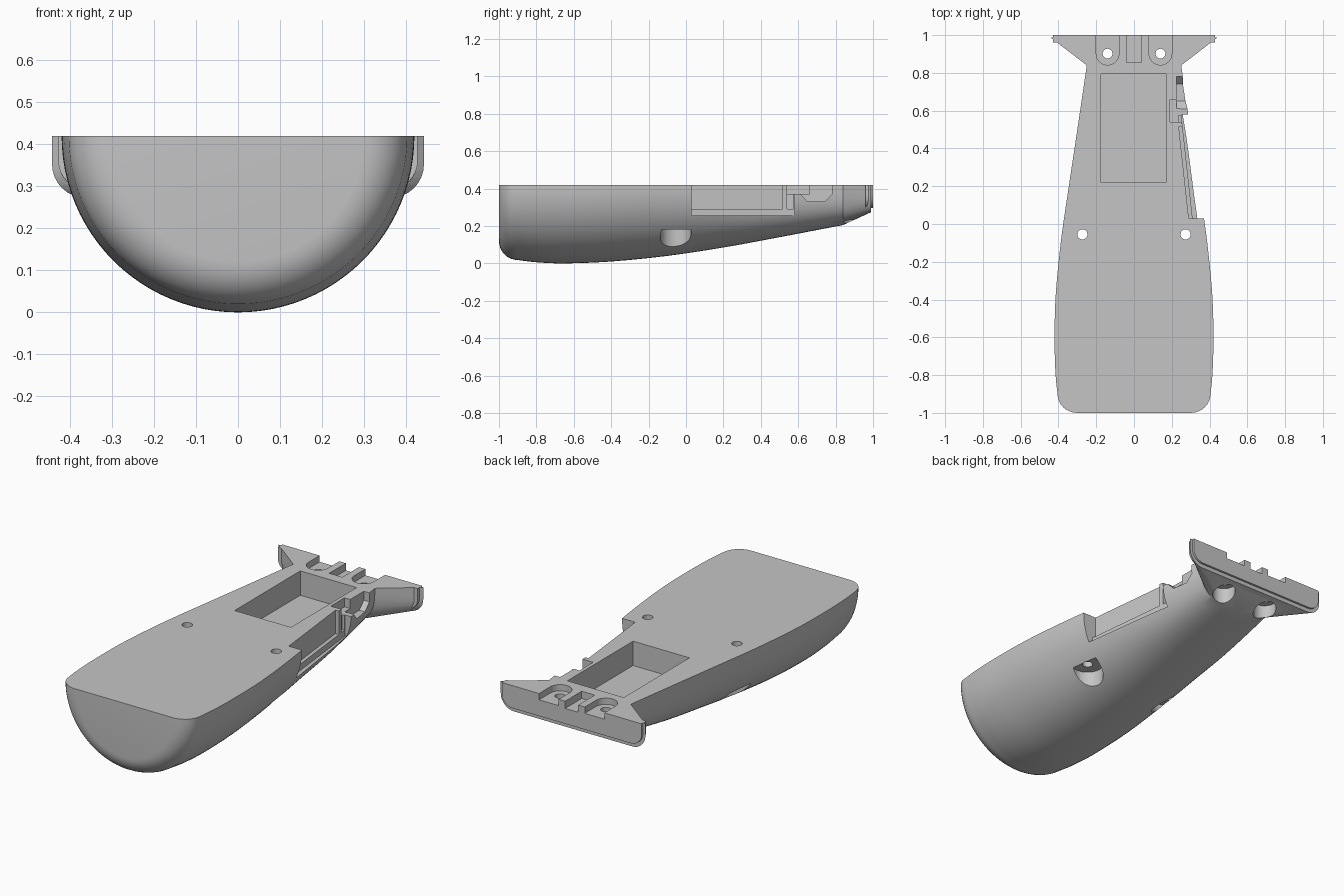
import bpy, bmesh, math
from mathutils import Vector

if "Cube" in bpy.data.objects:
    bpy.data.objects.remove(bpy.data.objects["Cube"], do_unlink=True)

TOP = 0.42
SEG = 48

grey = bpy.data.materials.new("matte grey plastic")
grey.use_nodes = True
grey.diffuse_color = (0.56, 0.56, 0.56, 1)
grey.node_tree.nodes["Principled BSDF"].inputs["Base Color"].default_value = (0.56, 0.56, 0.56, 1)


def make(name, bm):
    bmesh.ops.recalc_face_normals(bm, faces=bm.faces)
    mesh = bpy.data.meshes.new(name)
    bm.to_mesh(mesh)
    bm.free()
    mesh.materials.append(grey)
    ob = bpy.data.objects.new(name, mesh)
    bpy.context.collection.objects.link(ob)
    return ob


def half_section(y, w, d, n):
    """Lower half of a superellipse; n = 2 is round, larger is boxier."""
    pts = []
    for i in range(SEG + 1):
        a = math.pi * i / SEG
        c, s = math.cos(a), abs(math.sin(a))
        pts.append(Vector((-w * math.copysign(abs(c) ** (2 / n), c), y, TOP - d * s ** (2 / n))))
    pts[0].z = pts[-1].z = TOP
    return pts


def rounded_section(y, w, d, r):
    pts = [Vector((-w, y, TOP))]
    for side, start in ((-1, math.pi), (1, 1.5 * math.pi)):
        for i in range(9):
            a = start + i * math.pi / 16
            pts.append(Vector((side * (w - r) + r * math.cos(a), y, TOP - d + r + r * math.sin(a))))
    return pts + [Vector((w, y, TOP))]


def loft(name, rings):
    bm = bmesh.new()
    rows = [[bm.verts.new(p) for p in ring] for ring in rings]
    n = len(rows[0])
    for a, b in zip(rows, rows[1:]):
        for i in range(n):
            j = (i + 1) % n
            bm.faces.new((a[i], a[j], b[j], b[i]))
    bm.faces.new(rows[0])
    bm.faces.new(rows[-1][::-1])
    return make(name, bm)


def prism(name, outline, direction, low, high):
    """Extrude a 2D outline along z (x, y points) or along x (y, z points)."""
    place = (lambda p, h: (p[0], p[1], h)) if direction == "z" else (lambda p, h: (h, p[0], p[1]))
    return loft(name, [[place(p, h) for p in outline] for h in (low, high)])


def circle(x, y, r, start=0, sweep=360, n=32):
    return [(x + r * math.cos(math.radians(start + sweep * i / n)),
             y + r * math.sin(math.radians(start + sweep * i / n)))
            for i in range(n if sweep == 360 else n + 1)]


def rect(x0, x1, y0, y1):
    return [(x0, y0), (x1, y0), (x1, y1), (x0, y1)]


def combine(target, other, operation):
    mod = target.modifiers.new("join", "BOOLEAN")
    mod.operation, mod.solver, mod.object = operation, "EXACT", other
    bpy.context.view_layer.objects.active = target
    bpy.ops.object.modifier_apply(modifier=mod.name)
    bpy.data.objects.remove(other, do_unlink=True)


# Tapered body: y, half width, depth, boxiness
stations = [(-0.9, 0.405, 0.402, 2), (-0.8, 0.415, 0.414, 2), (-0.65, 0.42, 0.42, 2),
            (-0.4, 0.416, 0.41, 2), (-0.1, 0.388, 0.38, 2.05), (0.2, 0.345, 0.335, 2.25),
            (0.5, 0.30, 0.28, 2.7), (0.84, 0.25, 0.215, 3)]
rings = []
for i in range(8):
    t = i * math.pi / 16
    rings.append(half_section(-0.9 - 0.1 * math.cos(t), 0.3 + 0.105 * math.sin(t), 0.3 + 0.102 * math.sin(t), 2))
pts = [Vector(s) for s in stations]
pts = [2 * pts[0] - pts[1]] + pts + [2 * pts[-1] - pts[-2]]
for a, b, c, d in zip(pts, pts[1:], pts[2:], pts[3:]):
    for k in range(5):
        t = k / 5
        p = 0.5 * (2 * b + (c - a) * t + (2 * a - 5 * b + 4 * c - d) * t * t + (3 * b - a - 3 * c + d) * t ** 3)
        rings.append(half_section(*p))
rings += [half_section(*stations[-1]), half_section(0.87, 0.22, 0.18, 3)]
body = loft("handle_half_shell", rings)

# Flared mounting flange with a thin raised lip on its back
bm = bmesh.new()
for p in half_section(*stations[-1]) + rounded_section(0.988, 0.443, 0.147, 0.08):
    bm.verts.new(p)
bmesh.ops.convex_hull(bm, input=bm.verts)
bmesh.ops.dissolve_limit(bm, angle_limit=0.001, verts=bm.verts, edges=bm.edges)
combine(body, make("flange", bm), "UNION")
lip = loft("flange_lip", [rounded_section(y, 0.428, 0.125, 0.065) for y in (0.96, 1.0)])
combine(body, lip, "UNION")

# Cutters
cuts = [prism("battery_pocket", rect(-0.175, 0.17, 0.22, 0.795), "z", 0.285, 0.6),
        prism("cable_channel", rect(-0.04, 0.04, 0.855, 1.1), "z", 0.38, 0.6)]
for s in (-1, 1):
    # Screw seats on the flange, open to the back
    seat = circle(s * 0.14, 0.902, 0.06, 180, 180, 20) + [(s * 0.14 + 0.06, 1.1), (s * 0.14 - 0.06, 1.1)]
    cuts.append(prism("flange_screw_seat", seat, "z", 0.385, 0.6))
    cuts.append(prism("flange_screw_hole", circle(s * 0.14, 0.902, 0.026), "z", -0.1, 0.7))
    cuts.append(prism("flange_counterbore", circle(s * 0.14, 0.902, 0.06), "z", -0.1, 0.3))
    # Screw holes and counterbores in the body
    cuts.append(prism("body_screw_hole", circle(s * 0.273, -0.055, 0.027), "z", -0.1, 0.7))
    cuts.append(prism("body_counterbore", circle(s * 0.273, -0.055, 0.083), "z", -0.1, 0.18))

# Stepped side opening with switch recess on the left side
cuts += [prism("side_slot", [(0.31, 0.03), (0.6, 0.03), (0.6, 0.58), (0.25, 0.58)], "z", 0.255, 0.6),
         prism("side_shelf", [(0.29, 0.03), (0.4, 0.03), (0.4, 0.515), (0.237, 0.515)], "z", 0.29, 0.61),
         prism("switch_box", rect(0.19, 0.245, 0.54, 0.66), "z", 0.37, 0.62),
         prism("switch_post_slot", rect(0.235, 0.4, 0.54, 0.575), "z", 0.29, 0.63),
         prism("switch_recess", [(0.57, 0.64), (0.57, 0.372), (0.61, 0.372), (0.65, 0.33), (0.74, 0.33),
                                 (0.78, 0.37), (0.78, 0.64)], "x", 0.225, 0.6)]
for cutter in cuts:
    combine(body, cutter, "DIFFERENCE")

bpy.ops.object.select_all(action="DESELECT")
body.select_set(True)
bpy.context.view_layer.objects.active = body
bpy.ops.object.shade_smooth_by_angle(angle=math.radians(30))
